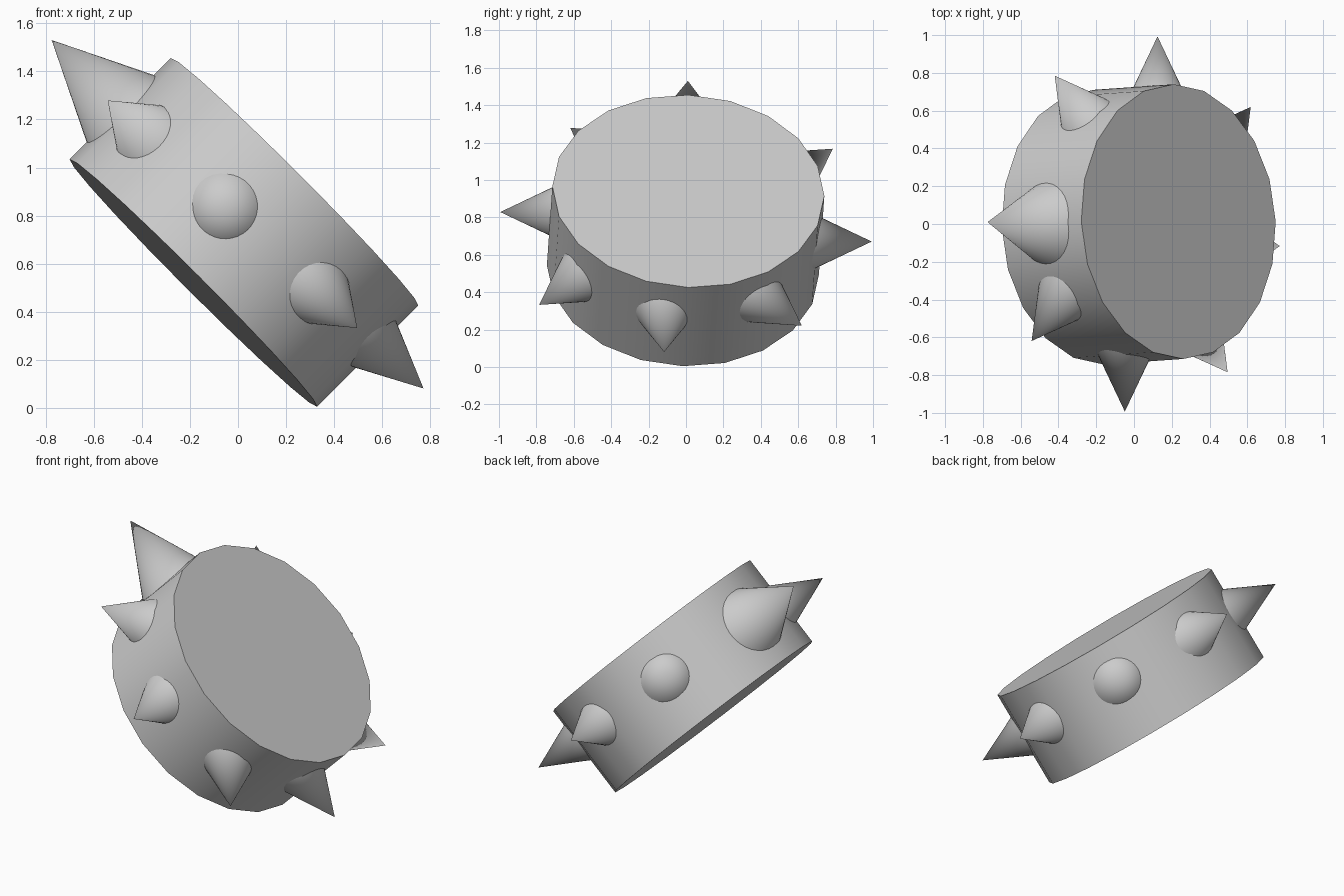
import bpy
from math import cos, sin, radians
from mathutils import Vector, Matrix

if "Cube" in bpy.data.objects:
    bpy.data.objects.remove(bpy.data.objects["Cube"])


def smooth(obj):
    bpy.ops.object.select_all(action='DESELECT')
    obj.select_set(True)
    bpy.context.view_layer.objects.active = obj
    bpy.ops.object.shade_smooth_by_angle(angle=radians(35))


def spike(name, tip, direction, length, slope):
    """Cone whose base is sunk into the disc and whose point is at tip."""
    d = direction.normalized()
    bpy.ops.mesh.primitive_cone_add(vertices=32, radius1=length * slope, radius2=0, depth=length)
    obj = bpy.context.object
    obj.name = name
    obj.matrix_world = (Matrix.Translation(tip - d * length / 2)
                        @ d.to_track_quat('Z', 'Y').to_matrix().to_4x4())
    smooth(obj)


# Tilted 20-sided disc, one corner pointing down the slope
n = Vector((0.706, 0.049, 0.706)).normalized()
u = Vector((1, 0, -1)).normalized()
v = n.cross(u)
bpy.ops.mesh.primitive_cylinder_add(vertices=20, radius=0.728, depth=0.596)
disc = bpy.context.object
disc.name = "disc_body"
axes = Matrix((v, -u, n)).transposed().to_4x4()
disc.matrix_world = Matrix.Translation((0.025, -0.002, 0.73)) @ axes
smooth(disc)

# Seven small spikes around the rim, each shifted a little sideways
centre = Vector((0.038, 0.0, 0.75))
side_a = Vector((0.739, 0, -0.674)).normalized()
side_b = Vector((0, 1, 0))
for i in range(8):
    if i == 4:
        continue
    a = radians(45 * i)
    out = side_a * cos(a) + side_b * sin(a)
    along = side_b * cos(a) - side_a * sin(a)
    spike(f"rim_spike_{i}", centre + out * 0.993 - along * 0.117, out, 0.42, 0.475)

# One larger spike at the top of the slope
spike("large_spike", Vector((-0.775, 0.01, 1.53)), Vector((-1, 0.02, 1)), 0.54, 0.49)
